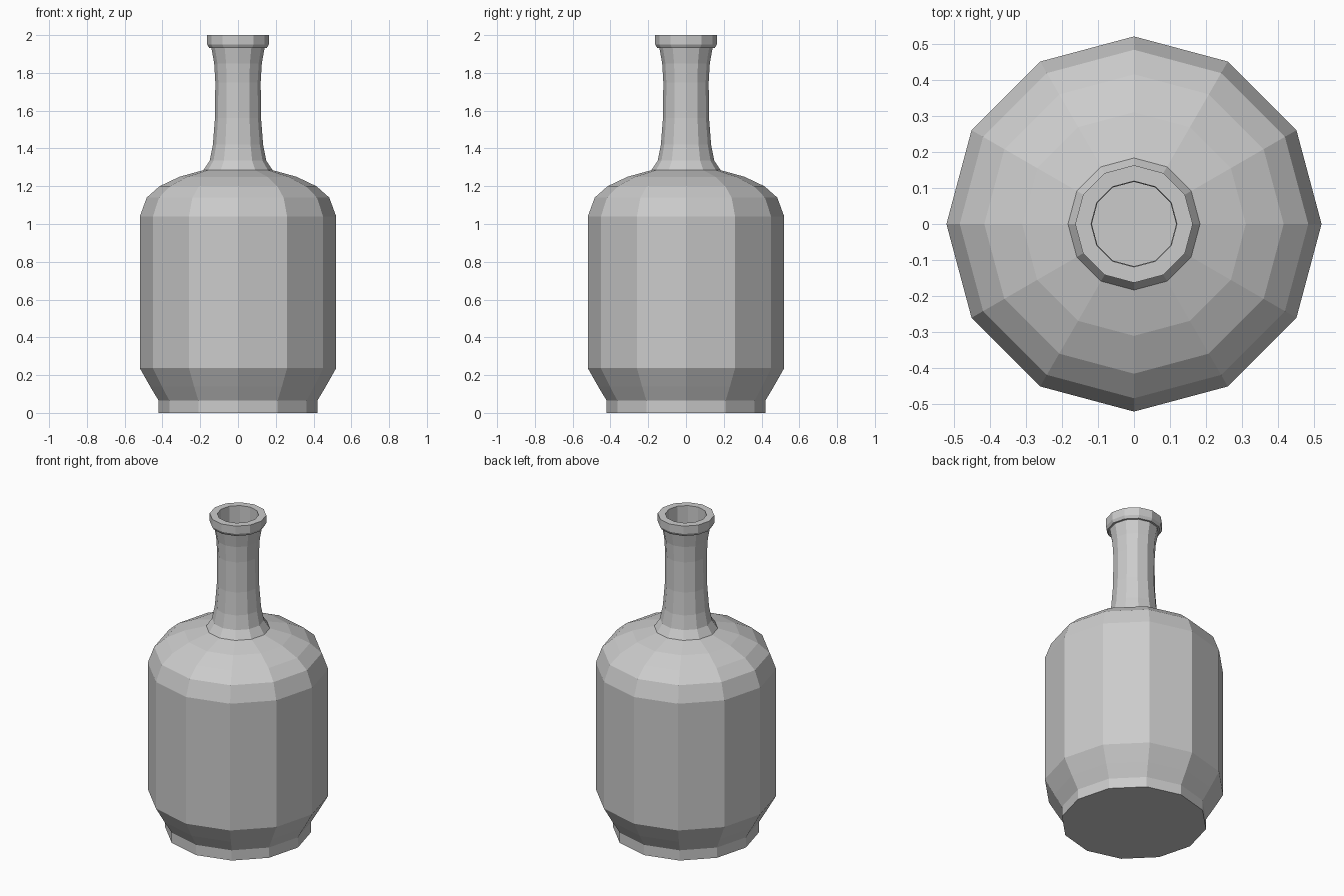
import bpy, bmesh
from math import cos, sin, pi

if "Cube" in bpy.data.objects:
    bpy.data.objects.remove(bpy.data.objects["Cube"])

SIDES = 12


def lathe(name, profile, cap_start=False, cap_end=False):
    """Revolve (radius, height) points around z with flat facets."""
    bm = bmesh.new()
    rings = []
    for r, z in profile:
        rings.append([bm.verts.new((r * cos(2 * pi * i / SIDES),
                                    r * sin(2 * pi * i / SIDES), z))
                      for i in range(SIDES)])
    for a, b in zip(rings, rings[1:]):
        for i in range(SIDES):
            j = (i + 1) % SIDES
            bm.faces.new((a[i], a[j], b[j], b[i]))
    if cap_start:
        bm.faces.new(list(reversed(rings[0])))
    if cap_end:
        bm.faces.new(rings[-1])
    mesh = bpy.data.meshes.new(name)
    bm.to_mesh(mesh)
    bm.free()
    obj = bpy.data.objects.new(name, mesh)
    bpy.context.collection.objects.link(obj)
    return obj


# One continuous wall: outside from base to lip, then down the inner bore
lathe("bottle", [
    # foot and lower taper
    (0.42, 0.0), (0.42, 0.065), (0.465, 0.14), (0.52, 0.237),
    # body and rounded shoulder
    (0.52, 1.04), (0.483, 1.14), (0.415, 1.2), (0.31, 1.25), (0.183, 1.285),
    # flared neck
    (0.15, 1.335), (0.133, 1.42), (0.122, 1.56), (0.12, 1.75),
    (0.126, 1.85), (0.141, 1.933),
    # lip
    (0.153, 1.933), (0.163, 1.95), (0.163, 2.0), (0.119, 2.0),
    # bore
    (0.117, 1.75), (0.117, 1.3),
], cap_start=True, cap_end=True)
